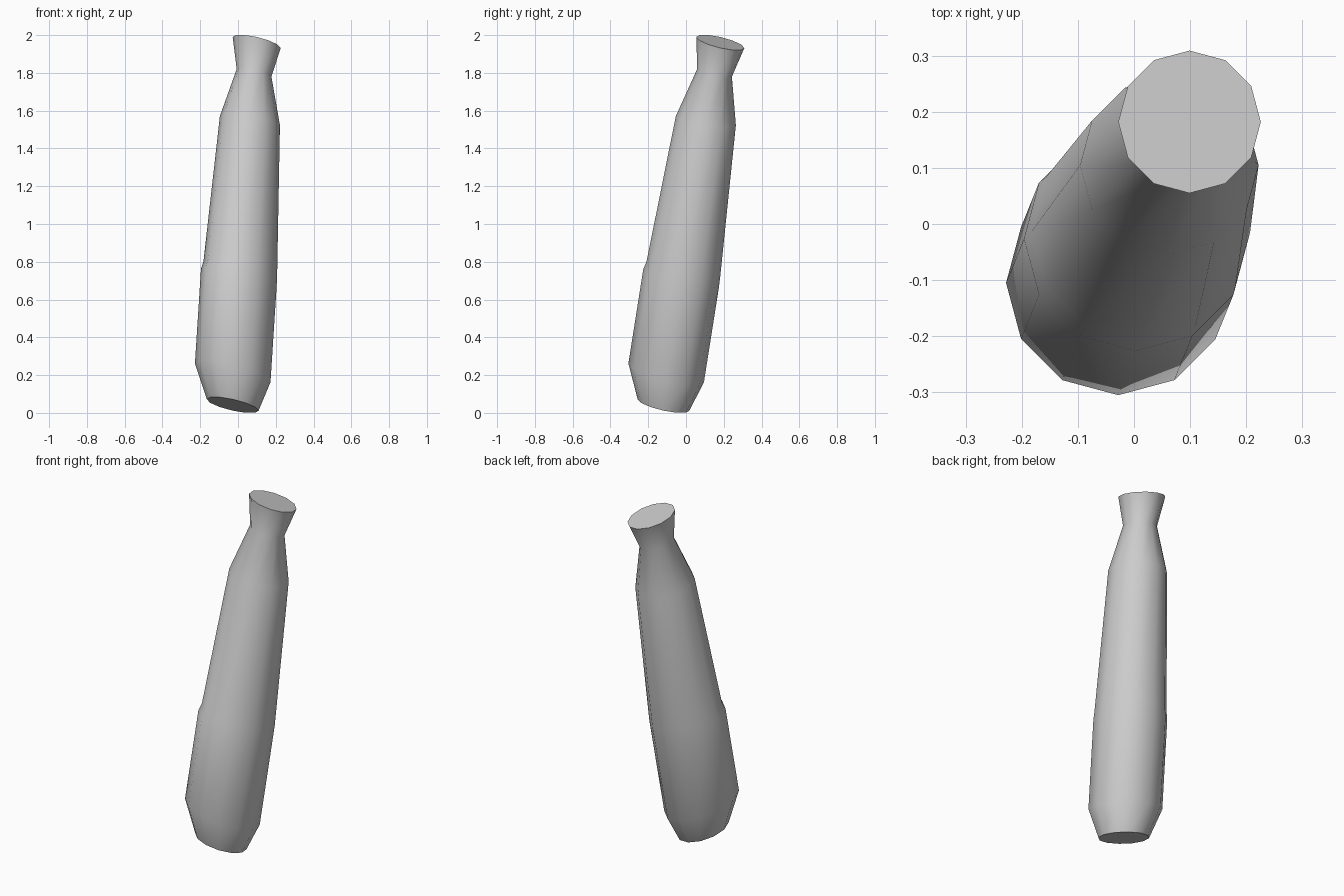
import bpy, bmesh
from math import sin, cos, pi, radians

if "Cube" in bpy.data.objects:
    bpy.data.objects.remove(bpy.data.objects["Cube"])

SIDES = 12
# Ring profile along the leaning axis: centre x, y, z, radius, tilt of the ring plane
RINGS = [
    (-0.028, -0.119, 0.042, 0.137, 0.22),   # base
    (-0.028, -0.105, 0.212, 0.200, 0.25),   # lower bevel
    (0.004, -0.026, 0.712, 0.200, 0.25),    # small step at mid body
    (0.012, -0.014, 0.760, 0.195, 0.21),
    (0.063, 0.105, 1.547, 0.159, 0.15),     # shoulder
    (0.085, 0.151, 1.800, 0.092, 0.22),     # neck
    (0.099, 0.182, 1.961, 0.127, 0.23),     # flared lip
]

bm = bmesh.new()
loops = []
for cx, cy, cz, r, s in RINGS:
    ring = []
    for i in range(SIDES):
        a = 2 * pi * i / SIDES
        dx, dy = r * cos(a), r * sin(a)
        ring.append(bm.verts.new((cx + dx, cy + dy, cz - s * (dx + dy))))
    loops.append(ring)

# Side walls between neighbouring rings
for lo, hi in zip(loops, loops[1:]):
    for i in range(SIDES):
        j = (i + 1) % SIDES
        bm.faces.new((lo[i], lo[j], hi[j], hi[i]))

# End caps
bm.faces.new(loops[0][::-1])
bm.faces.new(loops[-1])

mesh = bpy.data.meshes.new("bottle_body")
bm.to_mesh(mesh)
bm.free()
body = bpy.data.objects.new("bottle_body", mesh)
bpy.context.collection.objects.link(body)

# Smooth sides, crisp caps
bpy.context.view_layer.objects.active = body
body.select_set(True)
bpy.ops.object.shade_smooth_by_angle(angle=radians(50))
